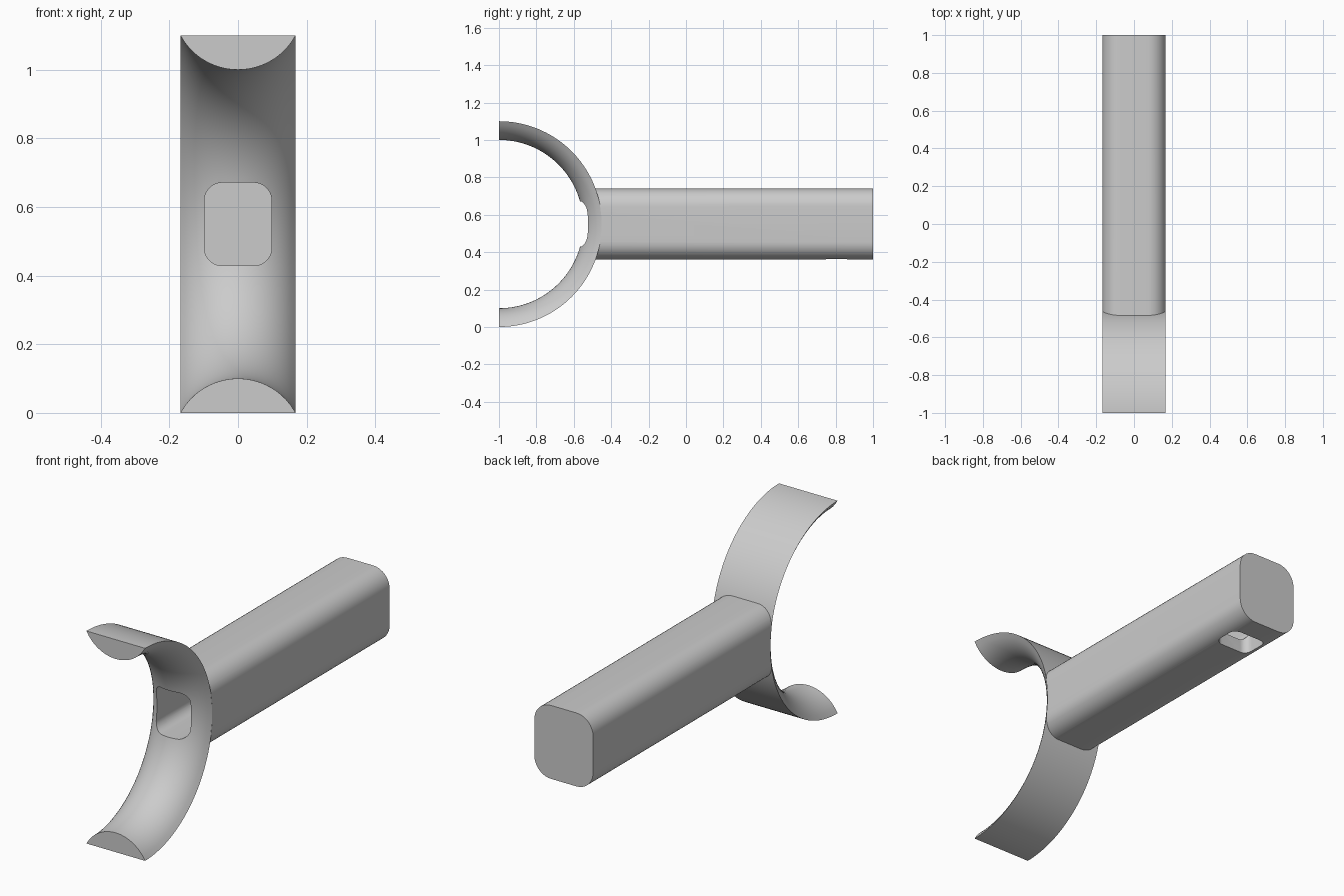
import bpy
import bmesh
from math import sin, cos, pi, sqrt

cube = bpy.data.objects.get("Cube")
if cube:
    bpy.data.objects.remove(cube, do_unlink=True)

HALF_W = 0.168            # half width of the whole part
MID_Z = 0.55              # ring centre height and arm axis
RING_Y = -1.0             # ring centre
R_OUT, R_IN = 0.55, 0.45  # ring radii at mid width

grey = bpy.data.materials.new("plain grey")
grey.use_nodes = True
grey.diffuse_color = (0.6, 0.6, 0.6, 1)
grey.node_tree.nodes["Principled BSDF"].inputs["Base Color"].default_value = (0.6, 0.6, 0.6, 1)


def loft(name, rings):
    """Solid skinned through a list of equal closed sections."""
    bm = bmesh.new()
    rows = [[bm.verts.new(p) for p in ring] for ring in rings]
    n = len(rows[0])
    for a, b in zip(rows, rows[1:]):
        for i in range(n):
            j = (i + 1) % n
            bm.faces.new((a[i], a[j], b[j], b[i]))
    bm.faces.new(rows[0])
    bm.faces.new(rows[-1])
    bmesh.ops.recalc_face_normals(bm, faces=bm.faces)
    mesh = bpy.data.meshes.new(name)
    bm.to_mesh(mesh)
    bm.free()
    mesh.materials.append(grey)
    obj = bpy.data.objects.new(name, mesh)
    bpy.context.collection.objects.link(obj)
    return obj


def rounded_rect(w, h, r, steps=10):
    """Outline with half sizes w, h and corner radius r."""
    pts = []
    for k, (sx, sy) in enumerate(((1, 1), (-1, 1), (-1, -1), (1, -1))):
        for i in range(steps + 1):
            a = (k + i / steps) * pi / 2
            pts.append((sx * (w - r) + r * cos(a), sy * (h - r) + r * sin(a)))
    return pts


def bar(name, w, h, r, y0, y1):
    """Rounded bar running along y."""
    outline = rounded_rect(w, h, r)
    return loft(name, [[(x, y, MID_Z + z) for x, z in outline] for y in (y0, y1)])


def cut(obj, cutter):
    mod = obj.modifiers.new("cut", "BOOLEAN")
    mod.operation = "DIFFERENCE"
    mod.solver = "EXACT"
    mod.object = cutter
    bpy.context.view_layer.objects.active = obj
    bpy.ops.object.modifier_apply(modifier=mod.name)


# Half ring cradle: crescent section swept through a half turn
sag = R_OUT - R_IN
arc_r = (HALF_W ** 2 + sag ** 2) / (2 * sag)
N = 24
xs = [HALF_W * (2 * i / N - 1) for i in range(N + 1)]
section = [(x, min(R_OUT, R_IN + arc_r - sqrt(arc_r ** 2 - x * x))) for x in xs]
section += [(HALF_W * s, R_OUT) for s in (0.5, 0, -0.5)]
turns = [pi * (i / 72 - 0.5) for i in range(73)]
cradle = loft("cradle_ring", [[(x, RING_Y + r * cos(a), MID_Z + r * sin(a))
                               for x, r in section] for a in turns])

# Arm, its front end shaped to sit on the ring
arm = bar("arm", HALF_W, 0.19, 0.095, -0.7, 1.0)
seat_cutter = loft("seat_cutter", [[(x, RING_Y + 0.549 * cos(2 * a), MID_Z + 0.549 * sin(2 * a))
                                    for a in turns[:-1]] for x in (-0.3, 0.3)])
cut(arm, seat_cutter)

# Inner channel from the cradle to the outlet under the far end
channel_cutter = bar("channel_cutter", 0.098, 0.121, 0.052, -0.8, 0.88)
cut(arm, channel_cutter)
cut(cradle, channel_cutter)

outlet = rounded_rect(0.098, 0.074, 0.04)
outlet_cutter = loft("outlet_cutter", [[(x, 0.805 + y, z) for x, y in outlet]
                                       for z in (0.3, 0.5)])
cut(arm, outlet_cutter)

for helper in (seat_cutter, channel_cutter, outlet_cutter):
    bpy.data.objects.remove(helper, do_unlink=True)

# Smooth curves, crisp edges
bpy.ops.object.select_all(action="DESELECT")
for obj in (cradle, arm):
    obj.select_set(True)
bpy.context.view_layer.objects.active = arm
bpy.ops.object.shade_smooth_by_angle(angle=pi / 6)
